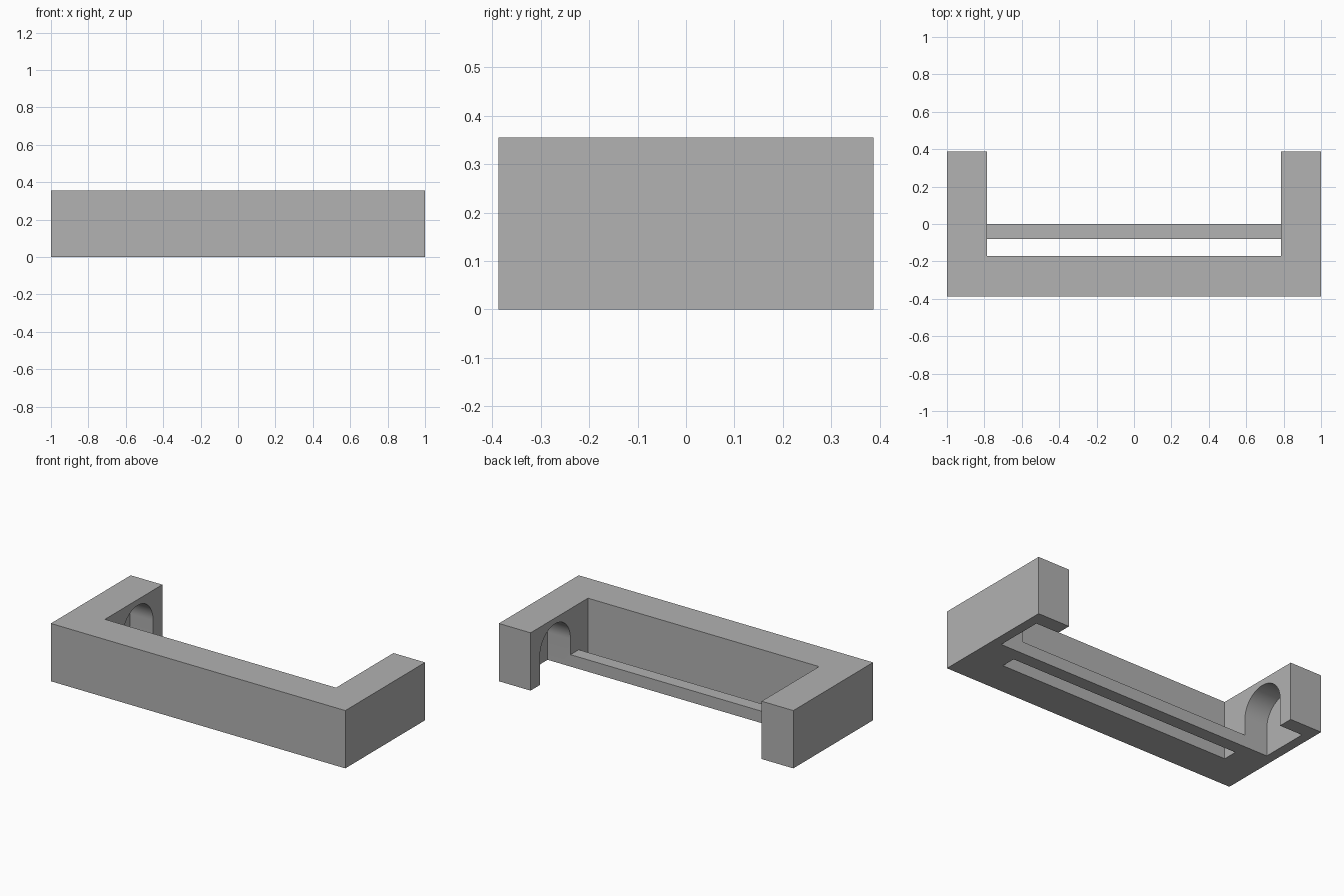
import bpy
import bmesh
from math import cos, sin, pi
from mathutils import Vector

cube = bpy.data.objects.get("Cube")
if cube:
    bpy.data.objects.remove(cube, do_unlink=True)

HALF_Y, HEIGHT = 0.387, 0.355
ARM_IN, BAR_BACK = 0.785, -0.17      # inner faces of the arms and front bar
STRIP_FRONT, STRIP_TOP = -0.08, 0.073
POCKET_END, POCKET_W, SPRING = 0.94, 0.297, 0.171

grey = bpy.data.materials.new("plain grey")
grey.use_nodes = True
colour = (0.445, 0.445, 0.445, 1)
grey.diffuse_color = colour
grey.node_tree.nodes["Principled BSDF"].inputs["Base Color"].default_value = colour


def prism(name, points, direction):
    """Extrude a closed outline of 3D points along a direction."""
    bm = bmesh.new()
    face = bm.faces.new([bm.verts.new(p) for p in points])
    top = bmesh.ops.extrude_face_region(bm, geom=[face])["geom"]
    verts = [v for v in top if isinstance(v, bmesh.types.BMVert)]
    bmesh.ops.translate(bm, verts=verts, vec=Vector(direction))
    bmesh.ops.recalc_face_normals(bm, faces=bm.faces)
    mesh = bpy.data.meshes.new(name)
    bm.to_mesh(mesh)
    bm.free()
    mesh.materials.append(grey)
    obj = bpy.data.objects.new(name, mesh)
    bpy.context.collection.objects.link(obj)
    return obj


def combine(target, helper, operation):
    """Apply a boolean and remove the helper."""
    helper.hide_render = True
    mod = target.modifiers.new(helper.name, "BOOLEAN")
    mod.operation, mod.solver, mod.object = operation, "EXACT", helper
    bpy.context.view_layer.objects.active = target
    bpy.ops.object.modifier_apply(modifier=mod.name)
    bpy.data.objects.remove(helper, do_unlink=True)


# U-shaped frame: front bar with an arm at each end
half = [(1, -HALF_Y), (1, HALF_Y), (ARM_IN, HALF_Y), (ARM_IN, BAR_BACK)]
outline = half + [(-x, y) for x, y in reversed(half)]
frame = prism("bracket_frame", [(x, y, 0) for x, y in outline], (0, 0, HEIGHT))

# Low strip bridging the arms
reach = ARM_IN + 0.05
strip = prism("cross_strip",
              [(-reach, STRIP_FRONT, 0), (reach, STRIP_FRONT, 0),
               (reach, 0, 0), (-reach, 0, 0)], (0, 0, STRIP_TOP))
combine(frame, strip, "UNION")

# Arched blind pockets in the arms, open underneath
r = POCKET_W / 2
arch = [(0, -0.1), (POCKET_W, -0.1)]
arch += [(r + r * cos(pi * i / 32), SPRING + r * sin(pi * i / 32)) for i in range(33)]
for side in (1, -1):
    cutter = prism("pocket_cutter", [(side * POCKET_END, y, z) for y, z in arch],
                   (-side * 0.25, 0, 0))
    combine(frame, cutter, "DIFFERENCE")

# Smooth arches, sharp edges elsewhere
bpy.ops.object.select_all(action="DESELECT")
frame.select_set(True)
bpy.context.view_layer.objects.active = frame
bpy.ops.object.shade_smooth_by_angle(angle=pi / 6)
